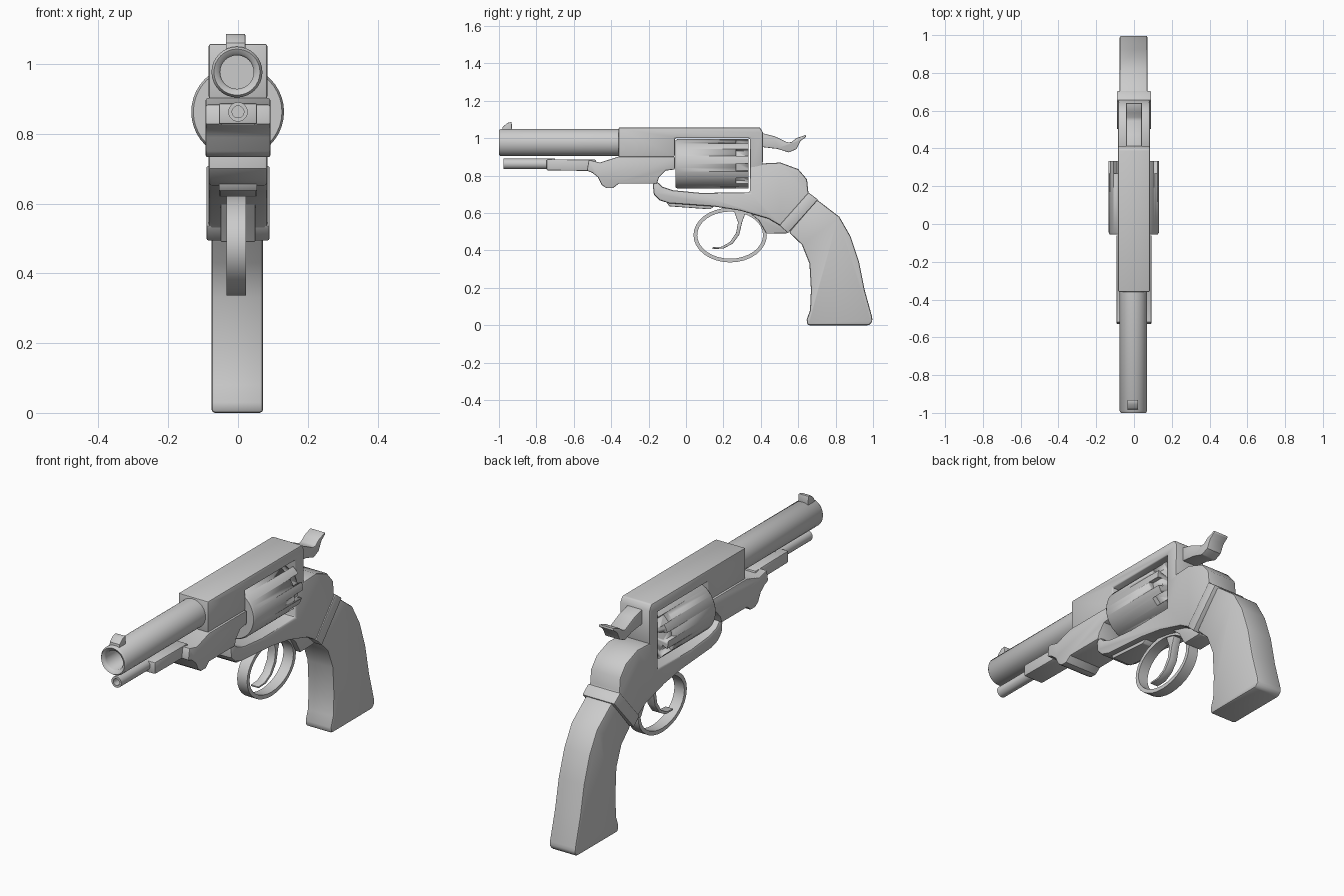
import bpy, bmesh, math
from mathutils import Matrix


def finish(name, bm, bevel=0.0, angle=35):
    bmesh.ops.recalc_face_normals(bm, faces=bm.faces)
    me = bpy.data.meshes.new(name)
    bm.to_mesh(me)
    bm.free()
    ob = bpy.data.objects.new(name, me)
    bpy.context.collection.objects.link(ob)
    bpy.ops.object.select_all(action='DESELECT')
    bpy.context.view_layer.objects.active = ob
    ob.select_set(True)
    if bevel:
        m = ob.modifiers.new("soft_edges", 'BEVEL')
        m.width, m.segments = bevel, 2
        m.limit_method, m.angle_limit = 'ANGLE', math.radians(40)
        bpy.ops.object.modifier_apply(modifier=m.name)
    bpy.ops.object.shade_smooth_by_angle(angle=math.radians(angle))
    return ob


def prism(name, pts, hw, bevel=0.006, x=0.0):
    """Side profile of (y, z) points, extruded across x."""
    bm = bmesh.new()
    face = bm.faces.new([bm.verts.new((x - hw, y, z)) for y, z in pts])
    ext = bmesh.ops.extrude_face_region(bm, geom=[face])
    moved = [v for v in ext["geom"] if isinstance(v, bmesh.types.BMVert)]
    bmesh.ops.translate(bm, verts=moved, vec=(2 * hw, 0, 0))
    return finish(name, bm, bevel)


def lathe(name, pts, z, x=0.0, n=32):
    """Closed (radius, y) outline turned about an axis along y."""
    bm = bmesh.new()
    rings = []
    for r, y in pts:
        if r == 0:
            rings.append([bm.verts.new((x, y, z))] * n)
        else:
            rings.append([bm.verts.new((x + r * math.cos(2 * math.pi * i / n), y,
                                        z + r * math.sin(2 * math.pi * i / n))) for i in range(n)])
    for a, b in zip(rings, rings[1:]):
        for i in range(n):
            j = (i + 1) % n
            quad = list(dict.fromkeys((a[i], a[j], b[j], b[i])))
            if len(quad) > 2:
                bm.faces.new(quad)
    return finish(name, bm)


# barrel with hollow bore, and the front sight
lathe("barrel", [(0, -0.5), (0.048, -0.5), (0.048, -0.985), (0.053, -0.993), (0.066, -1.0),
                 (0.073, -0.99), (0.073, -0.3), (0, -0.3)], 0.977, -0.003)
prism("front_sight", [(-0.985, 1.03), (-0.98, 1.06), (-0.955, 1.082), (-0.932, 1.087),
                      (-0.93, 1.03)], 0.028, 0.003, -0.007)

# upper frame: barrel block, top strap and rear post round the cylinder window
prism("upper_frame", [(-0.36, 0.90), (-0.06, 0.90), (-0.06, 1.0), (0.342, 1.0), (0.342, 0.84),
                      (0.41, 0.84), (0.412, 1.03), (0.395, 1.058), (-0.36, 1.058)], 0.084, 0.007)

# loading rod and lever
lathe("loading_rod", [(0, -0.93), (0.017, -0.93), (0.017, -0.976), (0.028, -0.976),
                      (0.028, -0.7), (0, -0.7)], 0.863, n=20)
prism("lever_arm", [(-0.745, 0.828), (-0.48, 0.825), (-0.48, 0.885), (-0.745, 0.888)], 0.055)
prism("lever_body", [(-0.53, 0.827), (-0.50, 0.815), (-0.47, 0.79), (-0.45, 0.75), (-0.425, 0.733),
                     (-0.39, 0.733), (-0.36, 0.757), (-0.155, 0.757), (-0.145, 0.79), (-0.11, 0.827),
                     (-0.06, 0.833), (-0.06, 0.902), (-0.36, 0.902), (-0.46, 0.87),
                     (-0.52, 0.885)], 0.093)

# cylinder with ten notches cut in its rear rim
cyl = lathe("cylinder", [(0, -0.055), (0.127, -0.055), (0.133, -0.045), (0.133, 0.333), (0, 0.333)],
            0.863, -0.001, 40)
bm = bmesh.new()
for i in range(10):
    mat = (Matrix.Translation((0, 0.31, 0.863))
           @ Matrix.Rotation(math.radians(36 * i + 8), 4, 'Y')
           @ Matrix.Translation((0.13, 0, 0)) @ Matrix.Diagonal((0.05, 0.085, 0.042, 1)))
    bmesh.ops.create_cube(bm, size=1, matrix=mat)
cutter = finish("notch_cutter", bm)
cutter.hide_render = True
mod = cyl.modifiers.new("notches", 'BOOLEAN')
mod.operation, mod.solver, mod.object = 'DIFFERENCE', 'EXACT', cutter
bpy.context.view_layer.objects.active = cyl
bpy.ops.object.modifier_apply(modifier=mod.name)
bpy.data.objects.remove(cutter)

# lower frame with hump, and collar above the grip
prism("lower_frame", [(-0.178, 0.757), (-0.172, 0.70), (-0.14, 0.668), (-0.09, 0.652), (0.15, 0.635),
                      (0.29, 0.613), (0.44, 0.57), (0.50, 0.535), (0.545, 0.495), (0.70, 0.672),
                      (0.655, 0.705), (0.647, 0.78), (0.60, 0.835), (0.505, 0.87), (0.42, 0.866),
                      (0.342, 0.85), (0.342, 0.71), (0.075, 0.708), (-0.07, 0.722),
                      (-0.125, 0.74), (-0.15, 0.765)], 0.085, 0.01)
prism("grip_collar", [(0.50, 0.535), (0.545, 0.492), (0.706, 0.672), (0.655, 0.71)], 0.091, 0.006)

# grip
prism("grip", [(0.70, 0.672), (0.82, 0.58), (0.88, 0.475), (0.925, 0.34), (0.955, 0.19), (0.995, 0.045),
               (0.997, 0.02), (0.98, 0.0), (0.65, 0.0), (0.645, 0.03), (0.663, 0.08), (0.668, 0.19),
               (0.66, 0.33), (0.62, 0.43), (0.55, 0.497)], 0.074, 0.01, -0.002)

# trigger guard ring with its front plate and rear web
bm = bmesh.new()
N = 32
rows = []
for i in range(N):
    a = 2 * math.pi * i / N
    rows.append([bm.verts.new((-0.005 + sx * 0.028, 0.236 + (0.196 - d) * math.cos(a),
                               0.482 + (0.146 - d) * math.sin(a)))
                 for sx, d in ((-1, 0), (1, 0), (1, 0.02), (-1, 0.02))])
for i in range(N):
    p, q = rows[i], rows[(i + 1) % N]
    for k in range(4):
        m = (k + 1) % 4
        bm.faces.new((p[k], p[m], q[m], q[k]))
finish("trigger_guard", bm)
prism("guard_front_plate", [(-0.105, 0.66), (-0.09, 0.636), (0.13, 0.62), (0.17, 0.65)], 0.055, 0.004)
prism("guard_rear_web", [(0.33, 0.61), (0.39, 0.56), (0.43, 0.49), (0.54, 0.492),
                         (0.56, 0.52), (0.45, 0.60)], 0.05, 0.004)

# trigger
prism("trigger", [(0.25, 0.63), (0.278, 0.55), (0.268, 0.495), (0.235, 0.445), (0.19, 0.42), (0.14, 0.417),
                  (0.142, 0.408), (0.20, 0.41), (0.25, 0.437), (0.285, 0.485), (0.30, 0.55),
                  (0.325, 0.62)], 0.022, 0.003, -0.005)

# hammer with thumb spur
prism("hammer", [(0.39, 1.032), (0.475, 1.01), (0.545, 0.977), (0.565, 0.98), (0.59, 1.0), (0.64, 1.018),
                 (0.642, 1.007), (0.612, 0.985), (0.59, 0.942), (0.55, 0.924), (0.49, 0.943),
                 (0.39, 0.955)], 0.042, 0.004)
